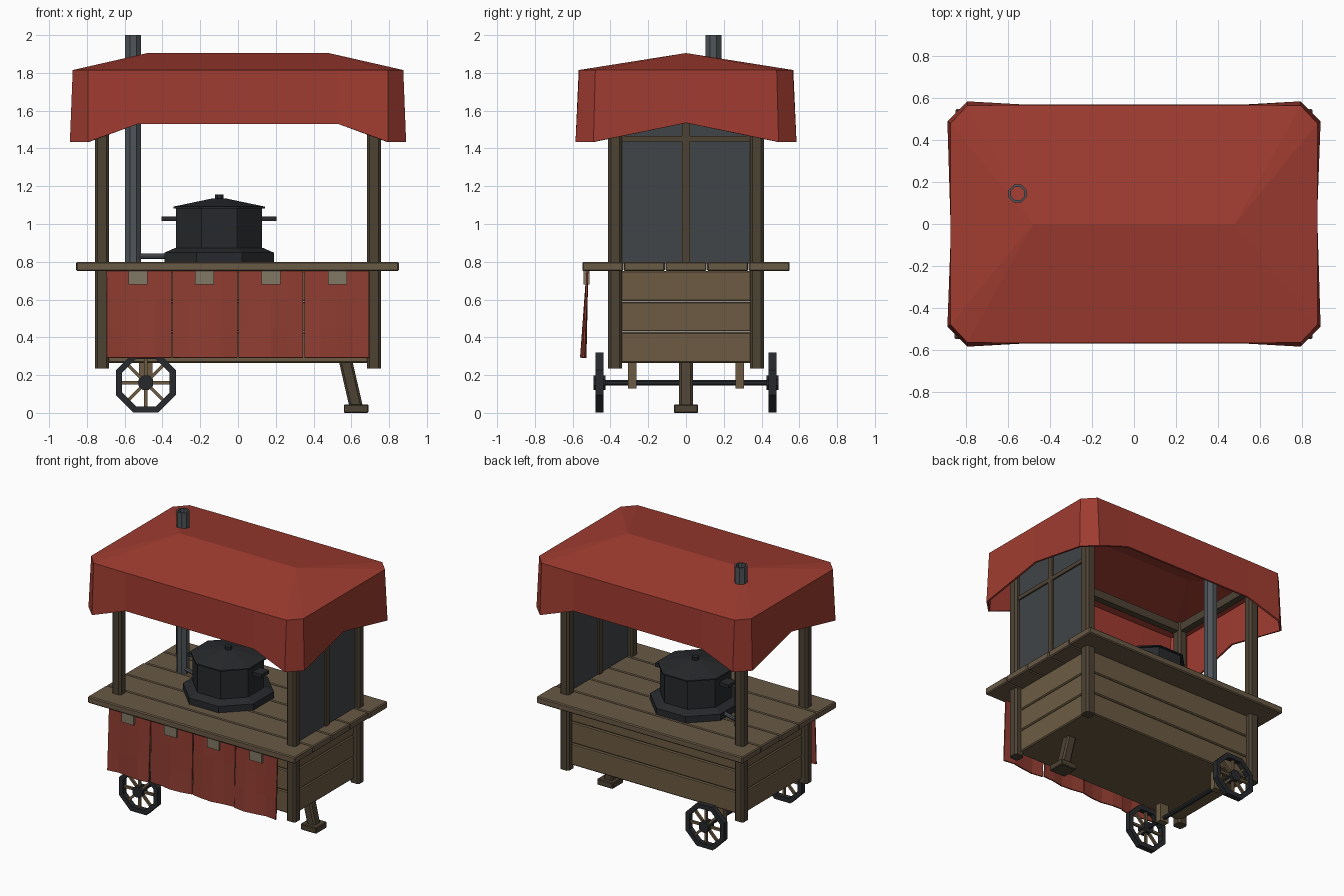
import bpy, bmesh, math, random
from mathutils import Matrix, Vector

if "Cube" in bpy.data.objects:
    bpy.data.objects.remove(bpy.data.objects["Cube"])

random.seed(4)


def mat(name, r, g, b):
    m = bpy.data.materials.new(name)
    m.diffuse_color = (r, g, b, 1)
    m.use_nodes = True
    m.node_tree.nodes["Principled BSDF"].inputs["Base Color"].default_value = m.diffuse_color
    return m


RED = mat("red_cloth", 0.35, 0.045, 0.03)
BANNER = mat("banner_cloth", 0.27, 0.045, 0.03)
PLANK = mat("plank_wood", 0.15, 0.105, 0.055)
TOP = mat("counter_wood", 0.14, 0.10, 0.06)
DARK = mat("dark_wood", 0.075, 0.055, 0.034)
IRON = mat("iron", 0.02, 0.022, 0.025)
PIPE = mat("pipe_metal", 0.08, 0.09, 0.10)
GLASS = mat("dark_panel", 0.052, 0.058, 0.064)
STRAP = mat("strap", 0.22, 0.19, 0.13)


def finish(name, bm, m):
    me = bpy.data.meshes.new(name)
    bm.to_mesh(me)
    bm.free()
    me.materials.append(m)
    ob = bpy.data.objects.new(name, me)
    bpy.context.collection.objects.link(ob)
    return ob


def box(name, lo, hi, m, bevel=0.0, axis=None, shear=0.0):
    """Box from corner to corner; bevels all edges or only those along one axis."""
    lo, hi = Vector(lo), Vector(hi)
    bm = bmesh.new()
    bmesh.ops.create_cube(bm, size=1)
    for v in bm.verts:
        v.co = Vector([(lo[i] + hi[i]) / 2 + v.co[i] * (hi[i] - lo[i]) for i in range(3)])
    if bevel:
        es = [e for e in bm.edges if axis is None
              or abs((e.verts[0].co - e.verts[1].co)[axis]) > 1e-5]
        bmesh.ops.bevel(bm, geom=es, offset=bevel, segments=1, affect='EDGES')
    for v in bm.verts:
        v.co.x += shear * (v.co.z - lo.z)
    return finish(name, bm, m)


def lathe(name, profile, m, loc, n=8, closed=False, direction=(0, 0, 1)):
    """Spin an (r, z) profile into an n-sided solid along a direction."""
    q = Vector((0, 0, 1)).rotation_difference(Vector(direction)).to_matrix()
    bm = bmesh.new()
    rings = []
    for r, z in profile:
        ring = []
        for k in range(n):
            a = (k + 0.5) * 2 * math.pi / n
            ring.append(bm.verts.new(q @ Vector((r * math.cos(a), r * math.sin(a), z)) + Vector(loc)))
        rings.append(ring)
    pairs = list(zip(rings, rings[1:]))
    if closed:
        pairs.append((rings[-1], rings[0]))
    else:
        bm.faces.new(rings[0][::-1])
        bm.faces.new(rings[-1])
    for a, b in pairs:
        for k in range(n):
            j = (k + 1) % n
            bm.faces.new((a[k], a[j], b[j], b[k]))
    bmesh.ops.recalc_face_normals(bm, faces=bm.faces)
    return finish(name, bm, m)


def rod(name, a, b, r, m, n=8):
    a, b = Vector(a), Vector(b)
    return lathe(name, [(r, 0), (r, (b - a).length)], m, a, n, direction=(b - a).normalized())


# Canopy: hipped roof with a hanging valance
def ring14(q):
    mx = [(-x, y, z) for x, y, z in q[::-1]]
    low = [(x, -y, z) for x, y, z in (mx[::-1][1:])]
    return q + mx + low + [(x, -y, z) for x, y, z in q[:0:-1]]


bm = bmesh.new()
eave = [bm.verts.new(p) for p in ring14(
    [(0.875, 0, 1.815), (0.875, 0.48, 1.815), (0.795, 0.565, 1.815), (0.53, 0.568, 1.815)])]
hem = [bm.verts.new(p) for p in ring14(
    [(0.872, 0, 1.535), (0.89, 0.49, 1.435), (0.795, 0.585, 1.435), (0.53, 0.57, 1.53)])]
ridge = {s: bm.verts.new((s * 0.48, 0, 1.905)) for s in (-1, 1)}
for i in range(14):
    j = (i + 1) % 14
    si, sj = [1 if eave[k].co.x > 0 else -1 for k in (i, j)]
    bm.faces.new([eave[i], eave[j], ridge[sj]] + ([ridge[si]] if si != sj else []))
    bm.faces.new((hem[i], hem[j], eave[j], eave[i]))
canopy = finish("canopy", bm, RED)
sol = canopy.modifiers.new("thickness", 'SOLIDIFY')
sol.thickness, sol.offset = 0.014, -1

# Corner posts and roof beams
for sx in (-1, 1):
    for sy in (-1, 1):
        x, y = sx * 0.72, sy * 0.375
        box("corner_post", (x - 0.038, y - 0.037, 0.235), (x + 0.038, y + 0.037, 1.80), DARK, 0.014, 2)
    box("end_beam", (sx * 0.72 - 0.025, -0.35, 1.73), (sx * 0.72 + 0.025, 0.35, 1.79), DARK)
    box("long_beam", (-0.69, sx * 0.375 - 0.025, 1.73), (0.69, sx * 0.375 + 0.025, 1.79), DARK)

# Window panel on the right side
box("window_panel", (0.713, -0.35, 0.79), (0.727, 0.35, 1.76), GLASS)
box("window_mullion", (0.70, -0.02, 0.79), (0.74, 0.02, 1.76), DARK)
box("window_crossbar", (0.702, -0.35, 1.437), (0.738, 0.35, 1.467), DARK)

# Planked body
for z0, z1 in ((0.265, 0.428), (0.43, 0.588), (0.59, 0.752)):
    box("body_plank", (-0.715, -0.37, z0), (0.715, 0.37, z1), PLANK, 0.007)

# Counter boards with slightly uneven ends
for i in range(5):
    y = -0.55 + i * 0.22
    box("counter_board", (-0.855 + random.uniform(-0.003, 0.006), y + 0.001, 0.75),
        (0.85 - random.uniform(-0.003, 0.006), y + 0.219, 0.80), TOP, 0.007)

# Cloth banners with straps on the front
for i in range(4):
    x0 = -0.695 + i * 0.349
    bm = bmesh.new()
    bmesh.ops.create_grid(bm, x_segments=4, y_segments=3, size=0.5)
    for v in bm.verts:
        u, t = v.co.x + 0.5, 0.5 - v.co.y
        bulge = 0.012 * t * math.sin(u * math.pi * 2 + i)
        v.co = (x0 + u * 0.342, -0.522 - 0.022 * t + bulge, 0.76 - 0.468 * t)
    ob = finish("banner", bm, BANNER)
    s = ob.modifiers.new("thickness", 'SOLIDIFY')
    s.thickness, s.offset = 0.01, 0
    xc = -0.53 + i * 0.352
    box("banner_strap", (xc - 0.05, -0.543, 0.68), (xc + 0.05, -0.51, 0.752), STRAP)

# Stove, pot, lid and handles
SX, SY = -0.10, 0.03
lathe("stove_base", [(0.314, 0.80), (0.314, 0.848), (0.255, 0.872)], IRON, (SX, SY, 0))
lathe("pot", [(0.247, 0.865), (0.247, 1.085)], IRON, (SX, SY, 0))
lathe("pot_lid", [(0.262, 1.083), (0.262, 1.092), (0.04, 1.135)], IRON, (SX, SY, 0))
lathe("lid_knob", [(0.024, 1.125), (0.024, 1.157)], IRON, (SX, SY, 0))
for s in (-1, 1):
    x = SX + s * 0.26
    box("pot_handle", (x - 0.045, SY - 0.045, 1.015), (x + 0.045, SY + 0.045, 1.04), IRON)

# Chimney and flue
lathe("chimney", [(0.046, 0.80), (0.046, 2.0), (0.034, 2.0), (0.034, 0.80)], PIPE,
      (-0.555, 0.145, 0), closed=True)
rod("flue", (-0.54, 0.14, 0.83), (-0.34, 0.08, 0.83), 0.015, PIPE)

# Wheels, axle and brackets
WX, WZ = -0.488, 0.16
for s in (-1, 1):
    y = s * 0.458
    lathe("wheel_rim", [(0.172, -0.02), (0.172, 0.02), (0.136, 0.02), (0.136, -0.02)], IRON,
          (WX, y, WZ), closed=True, direction=(0, 1, 0))
    lathe("wheel_hub", [(0.042, -0.033), (0.042, 0.033)], IRON, (WX, y, WZ), direction=(0, 1, 0))
    for k in range(8):
        d = Vector((math.cos(k * math.pi / 4), 0, math.sin(k * math.pi / 4)))
        c = Vector((WX, y, WZ))
        rod("wheel_spoke", c + d * 0.03, c + d * 0.142, 0.012, PLANK, 4)
    box("axle_bracket", (WX - 0.035, s * 0.285 - 0.023, 0.13), (WX + 0.035, s * 0.285 + 0.023, 0.27), PLANK)
rod("axle", (WX, -0.45, WZ), (WX, 0.45, WZ), 0.016, IRON)

# Slanted prop leg and foot
box("prop_leg", (0.59, -0.036, 0.03), (0.662, 0.036, 0.275), DARK, 0.012, 2, shear=-0.23)
box("prop_foot", (0.56, -0.064, 0.0), (0.69, 0.064, 0.045), DARK, 0.005)
